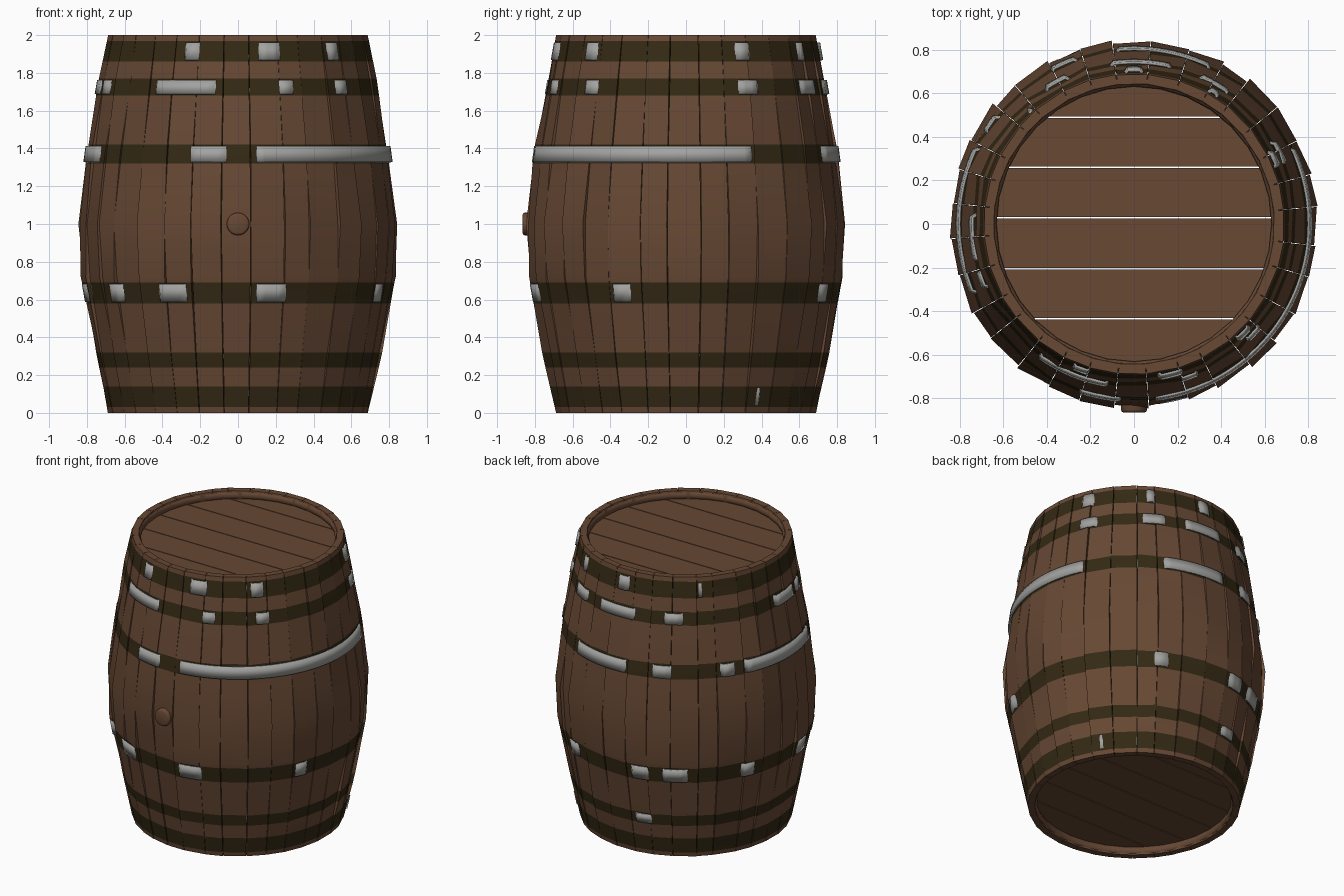
import bpy, bmesh, math, random
from mathutils import Matrix

if "Cube" in bpy.data.objects:
    bpy.data.objects.remove(bpy.data.objects["Cube"])

random.seed(7)


def material(name, rgb):
    m = bpy.data.materials.new(name)
    m.diffuse_color = (*rgb, 1)
    m.use_nodes = True
    m.node_tree.nodes["Principled BSDF"].inputs["Base Color"].default_value = m.diffuse_color
    return m


WOOD = material("barrel wood", (0.135, 0.065, 0.034))
STAIN = material("dark hoop stain", (0.034, 0.022, 0.007))
METAL = material("grey hoop metal", (0.36, 0.36, 0.35))


def finish(name, bm, mats, angle=30):
    bmesh.ops.recalc_face_normals(bm, faces=bm.faces)
    me = bpy.data.meshes.new(name)
    bm.to_mesh(me)
    bm.free()
    ob = bpy.data.objects.new(name, me)
    bpy.context.collection.objects.link(ob)
    for m in mats:
        me.materials.append(m)
    bpy.ops.object.select_all(action='DESELECT')
    bpy.context.view_layer.objects.active = ob
    ob.select_set(True)
    bpy.ops.object.shade_smooth_by_angle(angle=math.radians(angle))
    return ob


def interp(z, keys):
    for (z0, r0), (z1, r1) in zip(keys, keys[1:]):
        if z <= z1:
            return r0 + (r1 - r0) * (z - z0) / (z1 - z0)
    return keys[-1][1]


def polar(a, r, z):
    # angle 0 faces the front, 90 degrees faces the right
    return (r * math.sin(a), -r * math.cos(a), z)


PROFILE = [(0, 0.69), (0.3, 0.752), (0.72, 0.828), (1.0, 0.842), (1.38, 0.80), (1.75, 0.735), (2, 0.69)]

# hoops: bottom, top, exposed metal spans in degrees
HOOPS = [
    (0.03, 0.14, [(121, 123)]),
    (0.24, 0.32, [(190, 199)]),
    (0.58, 0.69, [(-56, -49), (-31, -19), (8, 17), (61, 69), (149, 155), (190, 199), (204, 215), (242, 247), (278, 285)]),
    (1.32, 1.42, [(-82, -66), (-17, -5), (7, 116), (154, 185), (200, 209), (231, 237), (244, 284)]),
    (1.68, 1.77, [(-74, -66), (-35, -10), (18, 24), (44, 50), (111, 120), (145, 155), (166, 187), (205, 213), (266, 284)]),
    (1.86, 1.97, [(-24, -17), (10, 17), (42, 49), (113, 117), (146, 151), (177, 184), (221, 224)]),
]

# staves: slightly uneven bent planks, dark where a hoop sits
N = 32
LEVELS = sorted({0.0, 0.72, 0.87, 1.0, 1.2, 2.0, *[z for h in HOOPS for z in h[:2]]})
edges = [2 * math.pi * (i - 0.5 + random.uniform(-0.12, 0.12)) / N for i in range(N)]
edges.append(edges[0] + 2 * math.pi)
bm = bmesh.new()
for i in range(N):
    a0, a1 = edges[i] + 0.002, edges[i + 1] - 0.002
    bump = [[(z, r + random.uniform(-0.012, 0.012) * (0.15 if z in (0, 2) else 1)) for z, r in PROFILE]
            for _ in range(2)]
    rings = []
    for z in LEVELS:
        inner = interp(z, PROFILE) - (0.045 if z in (0, 2) else 0.06)
        ro0, ro1 = interp(z, bump[0]), interp(z, bump[1])
        rings.append([bm.verts.new(polar(a, r, z)) for a, r in
                      ((a0, ro0), (a1, ro1), (a1, inner), (a0, inner))])
    for lo, hi in zip(rings, rings[1:]):
        mid = (lo[0].co.z + hi[0].co.z) / 2
        dark = any(h[0] < mid < h[1] for h in HOOPS)
        for k in range(4):
            f = bm.faces.new((lo[k], lo[(k + 1) % 4], hi[(k + 1) % 4], hi[k]))
            f.material_index = int(dark and k != 2)
    bm.faces.new(rings[0])
    bm.faces.new(rings[-1])
finish("staves", bm, [WOOD, STAIN])

# rounded rims on both ends
for name, zc in (("top_rim", 1.965), ("bottom_rim", 0.035)):
    bm = bmesh.new()
    M, S = 32, 8
    ring = [[bm.verts.new(polar(2 * math.pi * i / M, 0.658 + 0.027 * math.cos(2 * math.pi * j / S),
                                zc + 0.033 * math.sin(2 * math.pi * j / S))) for j in range(S)] for i in range(M)]
    for i in range(M):
        for j in range(S):
            bm.faces.new((ring[i][j], ring[(i + 1) % M][j], ring[(i + 1) % M][(j + 1) % S], ring[i][(j + 1) % S]))
    finish(name, bm, [WOOD], 60)

# metal hoops: sunk below the staves, bulging out along the exposed spans
STEPS = 144
for n, (z0, z1, spans) in enumerate(HOOPS):
    bm = bmesh.new()
    cols = []
    for i in range(STEPS):
        deg = 360 * i / STEPS
        out = any(a - 0.6 <= d <= b + 0.6 for a, b in spans for d in (deg, deg - 360))
        off = 0.013 if out else -0.028
        cols.append([bm.verts.new(polar(math.radians(deg), interp(z, PROFILE) + off, z))
                     for z in (z0 + 0.008, z1 - 0.008)])
    for i in range(STEPS):
        a, b = cols[i], cols[(i + 1) % STEPS]
        bm.faces.new((a[0], b[0], b[1], a[1]))
    ob = finish("hoop_%d" % (n + 1), bm, [METAL], 40)
    mod = ob.modifiers.new("thickness", 'SOLIDIFY')
    mod.thickness = 0.012
    mod.offset = -1

# heads: six planks each, cut from a disc
R = 0.645
CUTS = [-R, -0.435, -0.205, 0.028, 0.26, 0.49, R]
for name, zt in (("top_head", 1.945), ("bottom_head", 0.095)):
    bm = bmesh.new()
    for y0, y1 in zip(CUTS, CUTS[1:]):
        lo, hi = y0 + 0.003, y1 - 0.003
        ys = [lo + (hi - lo) * k / 8 for k in range(9)]
        pts = [(math.sqrt(R * R - y * y), y) for y in ys]
        pts += [(-x, y) for x, y in reversed(pts)]
        f = bm.faces.new([bm.verts.new((x, y, zt)) for x, y in pts])
        ext = bmesh.ops.extrude_face_region(bm, geom=[f])
        bmesh.ops.translate(bm, vec=(0, 0, -0.04),
                            verts=[v for v in ext["geom"] if isinstance(v, bmesh.types.BMVert)])
    finish(name, bm, [WOOD])

# bung plug on the front
bm = bmesh.new()
bmesh.ops.create_cone(bm, cap_ends=True, segments=20, radius1=0.06, radius2=0.06, depth=0.07,
                      matrix=Matrix.Translation((0, -0.83, 1.0)) @ Matrix.Rotation(math.pi / 2, 4, 'X'))
rim = [e for e in bm.edges if all(v.co.y < -0.85 for v in e.verts)]
bmesh.ops.bevel(bm, geom=rim, offset=0.012, segments=2, affect='EDGES', profile=0.5)
finish("bung", bm, [WOOD], 50)
